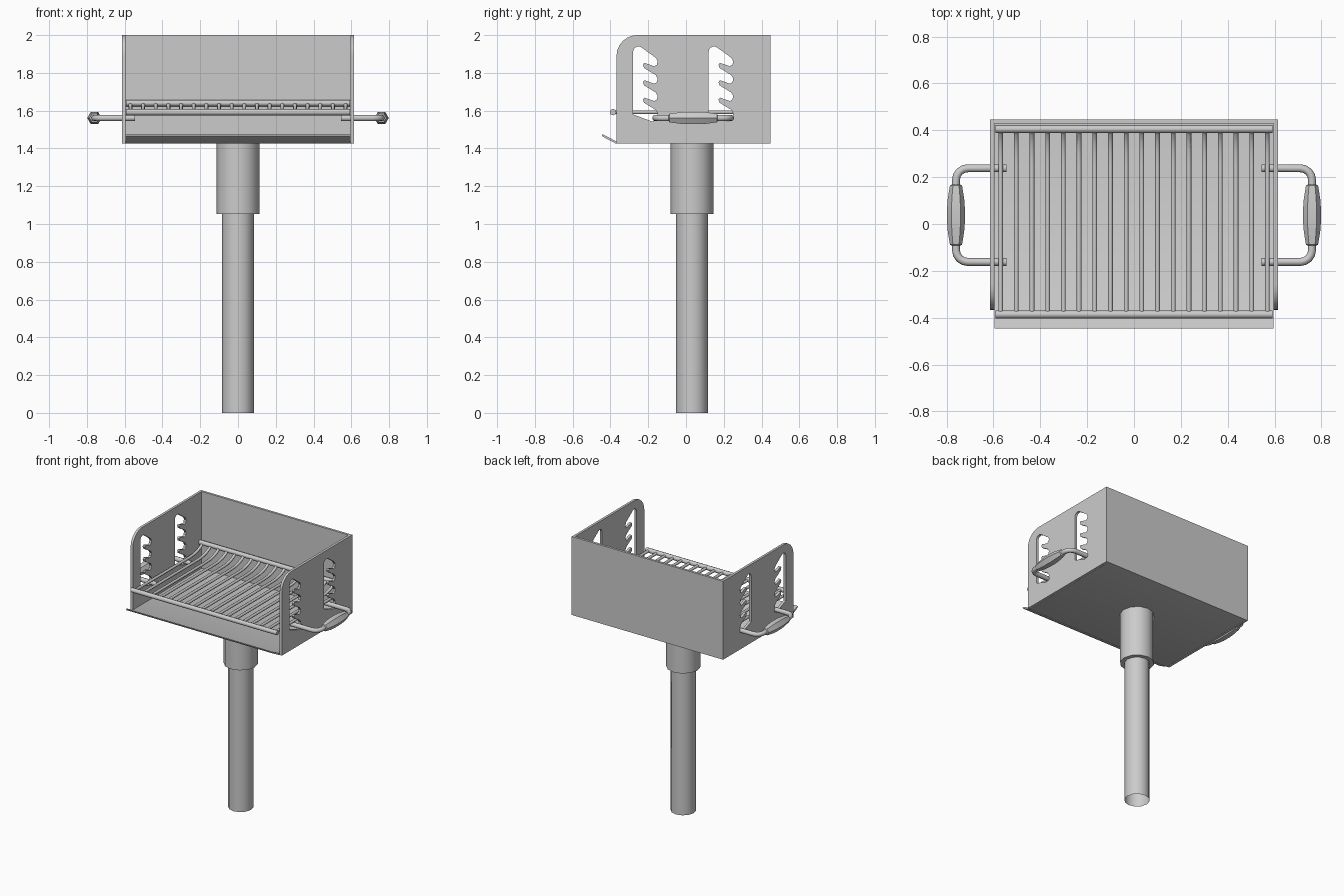
import bpy, bmesh, math
from mathutils import Matrix, Vector

if "Cube" in bpy.data.objects:
    bpy.data.objects.remove(bpy.data.objects["Cube"])

# local x,y,z -> world y,z,x, used for everything drawn as a side profile
SIDE = Matrix(((0, 0, 1), (1, 0, 0), (0, 1, 0))).to_4x4()


def finish(obj, angle=40):
    bpy.ops.object.select_all(action='DESELECT')
    obj.select_set(True)
    bpy.context.view_layer.objects.active = obj
    if obj.type == 'CURVE':
        bpy.ops.object.convert(target='MESH')
        obj = bpy.context.object
    bpy.ops.object.shade_smooth_by_angle(angle=math.radians(angle))
    return obj


def curve_object(name, dims, paths, cyclic):
    cu = bpy.data.curves.new(name, 'CURVE')
    cu.dimensions = dims
    for pts in paths:
        sp = cu.splines.new('POLY')
        sp.points.add(len(pts) - 1)
        for p, co in zip(sp.points, pts):
            p.co = (*co, 0, 1) if len(co) == 2 else (*co, 1)
        sp.use_cyclic_u = cyclic
    obj = bpy.data.objects.new(name, cu)
    bpy.context.collection.objects.link(obj)
    return obj


def plate(name, outlines, x0, x1):
    """Side profile (y, z) with optional holes, extruded along x."""
    obj = curve_object(name, '2D', outlines, True)
    obj.data.fill_mode = 'BOTH'
    obj.data.extrude = (x1 - x0) / 2
    obj.matrix_world = Matrix.Translation(((x0 + x1) / 2, 0, 0)) @ SIDE
    return finish(obj, 30)


def rods(name, paths, radius):
    obj = curve_object(name, '3D', paths, False)
    obj.data.bevel_depth = radius
    obj.data.bevel_resolution = 2
    obj.data.use_fill_caps = True
    return finish(obj, 50)


def arc(cx, cy, r, a0, a1, n):
    return [(cx + r * math.cos(math.radians(a0 + (a1 - a0) * i / n)),
             cy + r * math.sin(math.radians(a0 + (a1 - a0) * i / n))) for i in range(n + 1)]


def tube(name, r, z0, z1, cap):
    bpy.ops.mesh.primitive_cylinder_add(vertices=12, radius=r, depth=z1 - z0, end_fill_type=cap,
                                        location=(0, 0.031, (z0 + z1) / 2))
    bpy.context.object.name = name
    finish(bpy.context.object)


# post and sleeve
tube("post", 0.085, 0, 1.10, 'NOTHING')
tube("post_sleeve", 0.114, 1.053, 1.43, 'NGON')

# firebox floor with the upturned front lip
plate("floor_and_lip", [[(0.44, 1.425), (-0.37, 1.425), (-0.442, 1.463), (-0.446, 1.473),
                         (-0.437, 1.473), (-0.368, 1.437), (0.44, 1.437)]], -0.595, 0.595)

# back wall
plate("back_wall", [[(0.43, 1.425), (0.447, 1.425), (0.447, 2.0), (0.43, 2.0)]], -0.614, 0.614)


# notched height-adjustment slot
def slot(y):
    pts = [(0, 1.58)] + arc(0.028, 1.912, 0.028, 180, 50, 5)
    for i in range(4):
        d = -0.092 * i
        if i:
            pts += [(0.06, 1.853 + d + 0.092), (0.052, 1.843 + d + 0.092),
                    (0.058, 1.826 + d + 0.092)]
        pts += [(0.120, 1.880 + d), (0.130, 1.862 + d), (0.126, 1.843 + d), (0.112, 1.835 + d)]
    pts[-1] = (0.105, 1.541)
    return [(y + a, b) for a, b in pts]


# side walls
outer = [(-0.368, 1.425)] + arc(-0.258, 1.89, 0.11, 180, 90, 6) + [(0.435, 2.0), (0.435, 1.425)]
for label, x0 in (("left", -0.614), ("right", 0.596)):
    plate(label + "_side_wall", [outer, slot(-0.28), slot(0.12)], x0, x0 + 0.018)

# cooking grate
bar = [(-0.386, 1.592), (0.25, 1.592), (0.30, 1.595), (0.345, 1.605), (0.38, 1.62), (0.405, 1.64)]
rods("grate_bars", [[(0.067 * (i - 8.5), y, z) for y, z in bar] for i in range(18)], 0.010)
rods("grate_front_rod", [[(-0.592, -0.386, 1.592), (0.592, -0.386, 1.592)]], 0.017)
rods("grate_rear_rod", [[(-0.592, 0.405, 1.64), (0.592, 0.405, 1.64)]], 0.017)


# turned grip, six sides
def grip(name, x):
    half = [(-0.13, 0.018), (-0.126, 0.026), (-0.07, 0.035), (-0.03, 0.038)]
    profile = half + [(-y, r) for y, r in reversed(half)]
    bm = bmesh.new()
    rings = [[bm.verts.new((x + r * math.cos(k * math.pi / 3), 0.038 + y,
                            1.561 + r * math.sin(k * math.pi / 3))) for k in range(6)]
             for y, r in profile]
    for a, b in zip(rings, rings[1:]):
        for k in range(6):
            bm.faces.new((a[k], a[k - 1], b[k - 1], b[k]))
    bm.faces.new(rings[0])
    bm.faces.new(rings[-1])
    bmesh.ops.recalc_face_normals(bm, faces=bm.faces)
    me = bpy.data.meshes.new(name)
    bm.to_mesh(me)
    bm.free()
    obj = bpy.data.objects.new(name, me)
    bpy.context.collection.objects.link(obj)
    finish(obj, 30)


# bent handles through the slots
bend = ([(0.545, 0.238)] + arc(0.71, 0.188, 0.05, 90, 0, 4)
        + arc(0.71, -0.112, 0.05, 0, -90, 4) + [(0.545, -0.162)])
for label, s in (("left", -1), ("right", 1)):
    rods(label + "_handle_rod", [[(s * x, y, 1.561) for x, y in bend]], 0.017)
    grip(label + "_handle_grip", s * 0.76)
